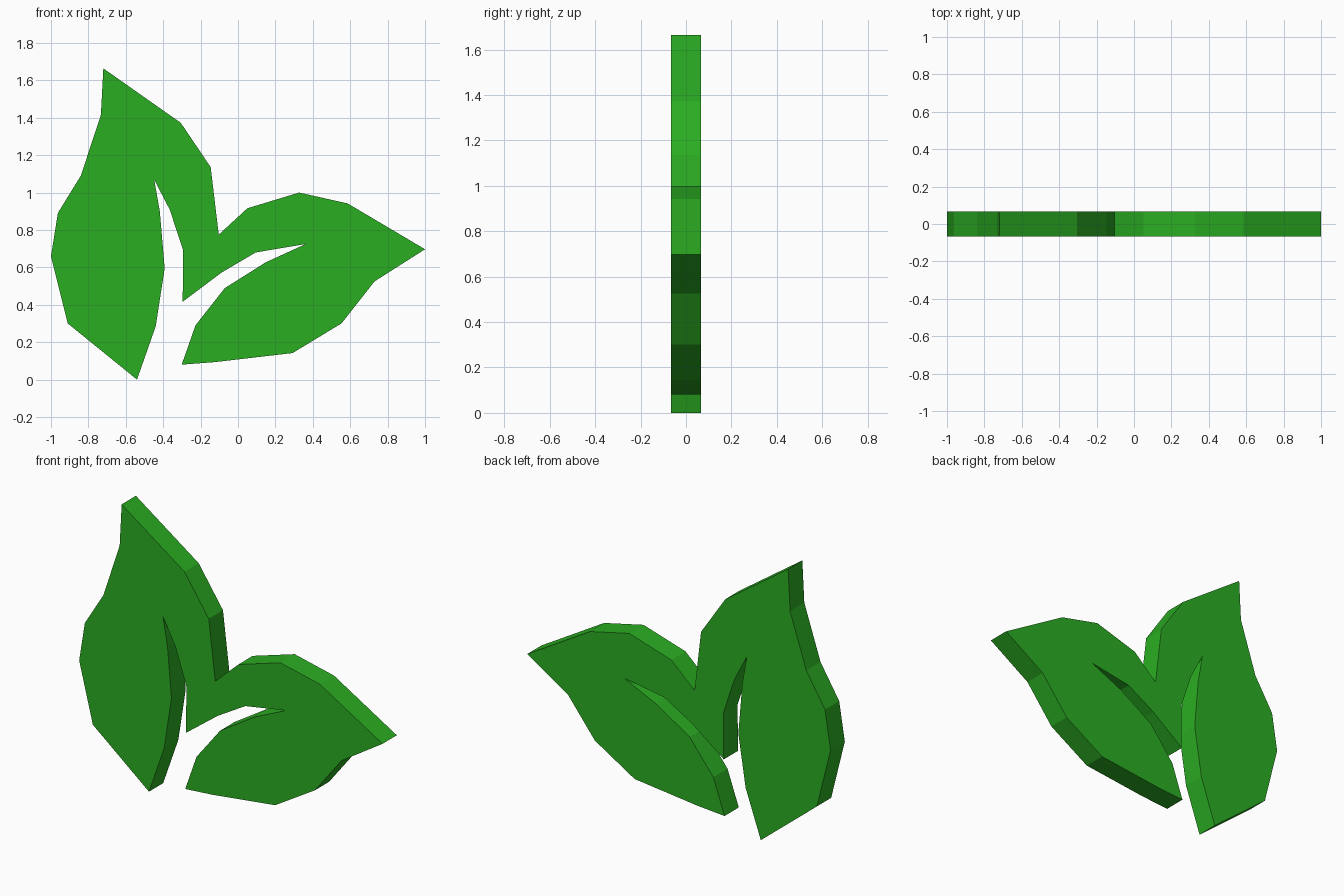
import bpy, bmesh

if "Cube" in bpy.data.objects:
    bpy.data.objects.remove(bpy.data.objects["Cube"])

HALF = 0.067  # half thickness

# Front outline (x, z), clockwise from the tall leaf's tip
upright_right = [(-0.72, 1.664), (-0.306, 1.373), (-0.146, 1.136), (-0.103, 0.775)]
side_leaf = [(0.05, 0.916), (0.327, 1.0), (0.586, 0.942), (1.0, 0.697),
             (0.73, 0.525), (0.554, 0.301), (0.292, 0.142), (-0.12, 0.094),
             (-0.301, 0.08)]
side_vein = [(-0.227, 0.291), (-0.071, 0.489), (0.148, 0.627), (0.362, 0.725),
             (0.095, 0.68), (-0.087, 0.573), (-0.296, 0.416)]
upright_vein = [(-0.293, 0.691), (-0.365, 0.909), (-0.448, 1.069),
                (-0.418, 0.899), (-0.392, 0.595), (-0.44, 0.285)]
upright_left = [(-0.54, 0.0), (-0.91, 0.3), (-1.0, 0.659), (-0.963, 0.891),
                (-0.84, 1.091), (-0.733, 1.416)]
outline = upright_right + side_leaf + side_vein + upright_vein + upright_left

# Extrude the flat profile into a slab
bm = bmesh.new()
face = bm.faces.new([bm.verts.new((x, -HALF, z)) for x, z in outline])
ext = bmesh.ops.extrude_face_region(bm, geom=[face], use_keep_orig=True)
moved = [g for g in ext["geom"] if isinstance(g, bmesh.types.BMVert)]
bmesh.ops.translate(bm, verts=moved, vec=(0, 2 * HALF, 0))
bmesh.ops.recalc_face_normals(bm, faces=bm.faces)
# Triangulate the concave front and back cleanly
bmesh.ops.triangulate(bm, faces=[f for f in bm.faces if len(f.verts) > 4])

mesh = bpy.data.meshes.new("leaf_pair")
bm.to_mesh(mesh)
bm.free()
leaves = bpy.data.objects.new("leaf_pair", mesh)
bpy.context.collection.objects.link(leaves)

# Leaf green
green = bpy.data.materials.new("leaf_green")
green.diffuse_color = (0.024, 0.42, 0.016, 1)
green.use_nodes = True
green.node_tree.nodes["Principled BSDF"].inputs["Base Color"].default_value = green.diffuse_color
mesh.materials.append(green)
